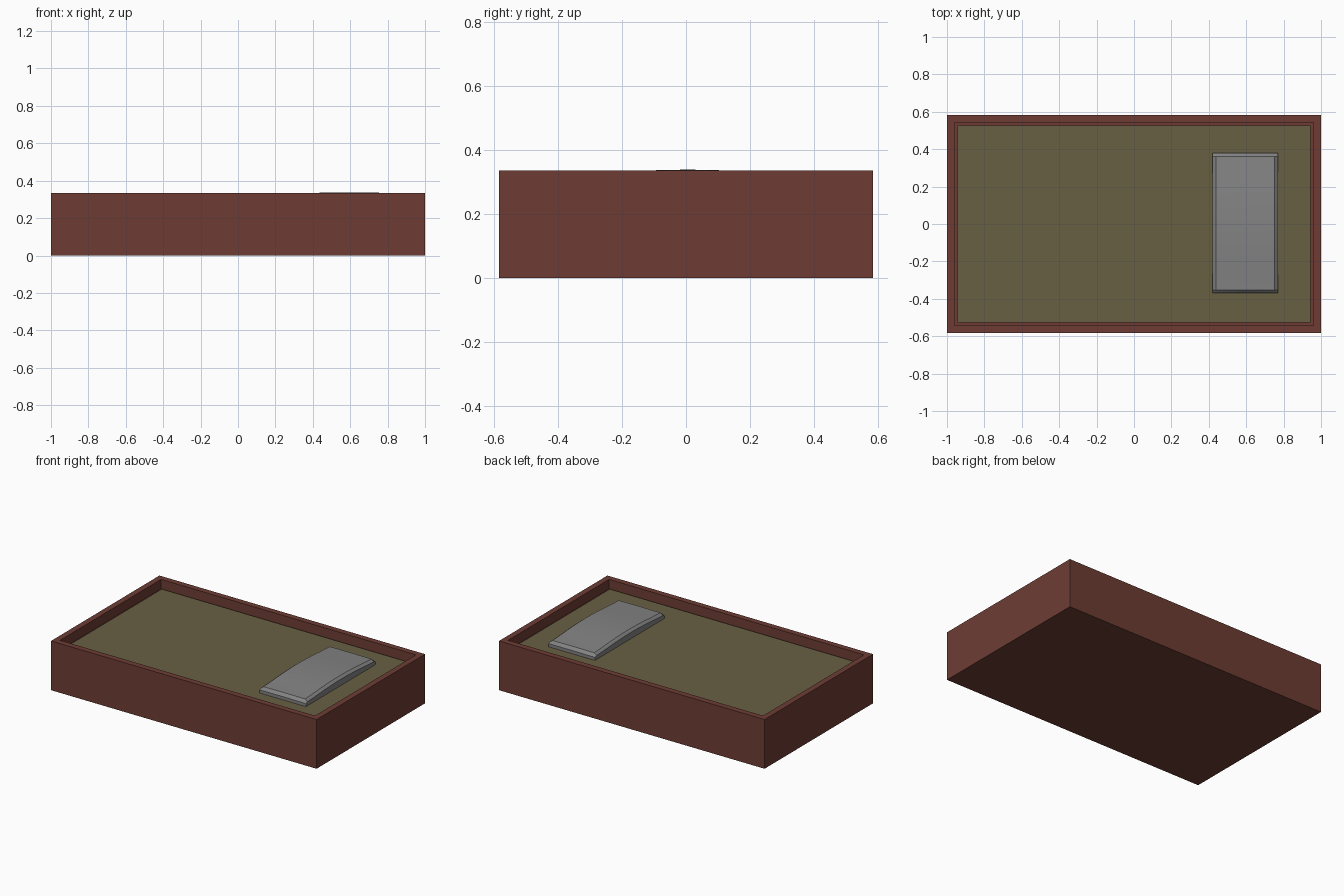
import bpy, bmesh
from mathutils import Vector

if "Cube" in bpy.data.objects:
    bpy.data.objects.remove(bpy.data.objects["Cube"])


def material(name, rgb):
    m = bpy.data.materials.new(name)
    m.diffuse_color = (*rgb, 1)
    m.use_nodes = True
    m.node_tree.nodes["Principled BSDF"].inputs["Base Color"].default_value = m.diffuse_color
    return m


wood = material("red brown wood", (0.155, 0.046, 0.034))
cloth = material("olive cloth", (0.14, 0.115, 0.056))
grey = material("grey linen", (0.23, 0.23, 0.23))


def finish(bm, name, mat, smooth=None):
    bmesh.ops.recalc_face_normals(bm, faces=bm.faces)
    me = bpy.data.meshes.new(name)
    bm.to_mesh(me)
    bm.free()
    ob = bpy.data.objects.new(name, me)
    bpy.context.collection.objects.link(ob)
    me.materials.append(mat)
    if smooth:
        bpy.ops.object.select_all(action='DESELECT')
        ob.select_set(True)
        bpy.context.view_layer.objects.active = ob
        bpy.ops.object.shade_smooth_by_angle(angle=smooth)
    return ob


def box(x0, x1, y0, y1, z0, z1):
    bm = bmesh.new()
    bmesh.ops.create_cube(bm, size=1)
    for v in bm.verts:
        v.co = Vector(((x0 + x1) / 2 + v.co.x * (x1 - x0),
                       (y0 + y1) / 2 + v.co.y * (y1 - y0),
                       (z0 + z1) / 2 + v.co.z * (z1 - z0)))
    return bm


# bed frame: box with its top inset and sunk
bm = box(-1, 1, -0.583, 0.583, 0, 0.335)
bm.faces.ensure_lookup_table()
top = max(bm.faces, key=lambda f: f.calc_center_median().z)
bmesh.ops.inset_region(bm, faces=[top], thickness=0.057)
ext = bmesh.ops.extrude_discrete_faces(bm, faces=[top])
for v in ext["faces"][0].verts:
    v.co.z = 0.27
finish(bm, "bed_frame", wood)

# mattress filling the recess
finish(box(-0.943, 0.943, -0.526, 0.526, 0.27, 0.28), "mattress", cloth)

# pillow: gently arched slab with a soft top edge
N = 12
Y0, Y1 = -0.37, 0.38
bm = bmesh.new()
rings = []
for i in range(N + 1):
    t = i / N
    y = Y0 + (Y1 - Y0) * t
    arch = 1 - (2 * t - 1) ** 2
    zt = 0.313 + 0.024 * arch
    side = zt - 0.014
    if i in (0, N):
        zt = side + 0.002
    rings.append([bm.verts.new((x, y, z)) for x, z in (
        (0.42, 0.277), (0.42, side), (0.438, zt), (0.595, zt + 0.001),
        (0.752, zt), (0.77, side), (0.77, 0.277))])
# second ring pulled outward so the ends roll over quickly
for ring, y in ((rings[1], Y0 + 0.018), (rings[-2], Y1 - 0.018)):
    for v in ring:
        v.co.y = y
for a, b in zip(rings, rings[1:]):
    for j in range(7):
        k = (j + 1) % 7
        bm.faces.new((a[j], a[k], b[k], b[j]))
bm.faces.new(rings[0])
bm.faces.new(rings[-1])
finish(bm, "pillow", grey, 0.5)
